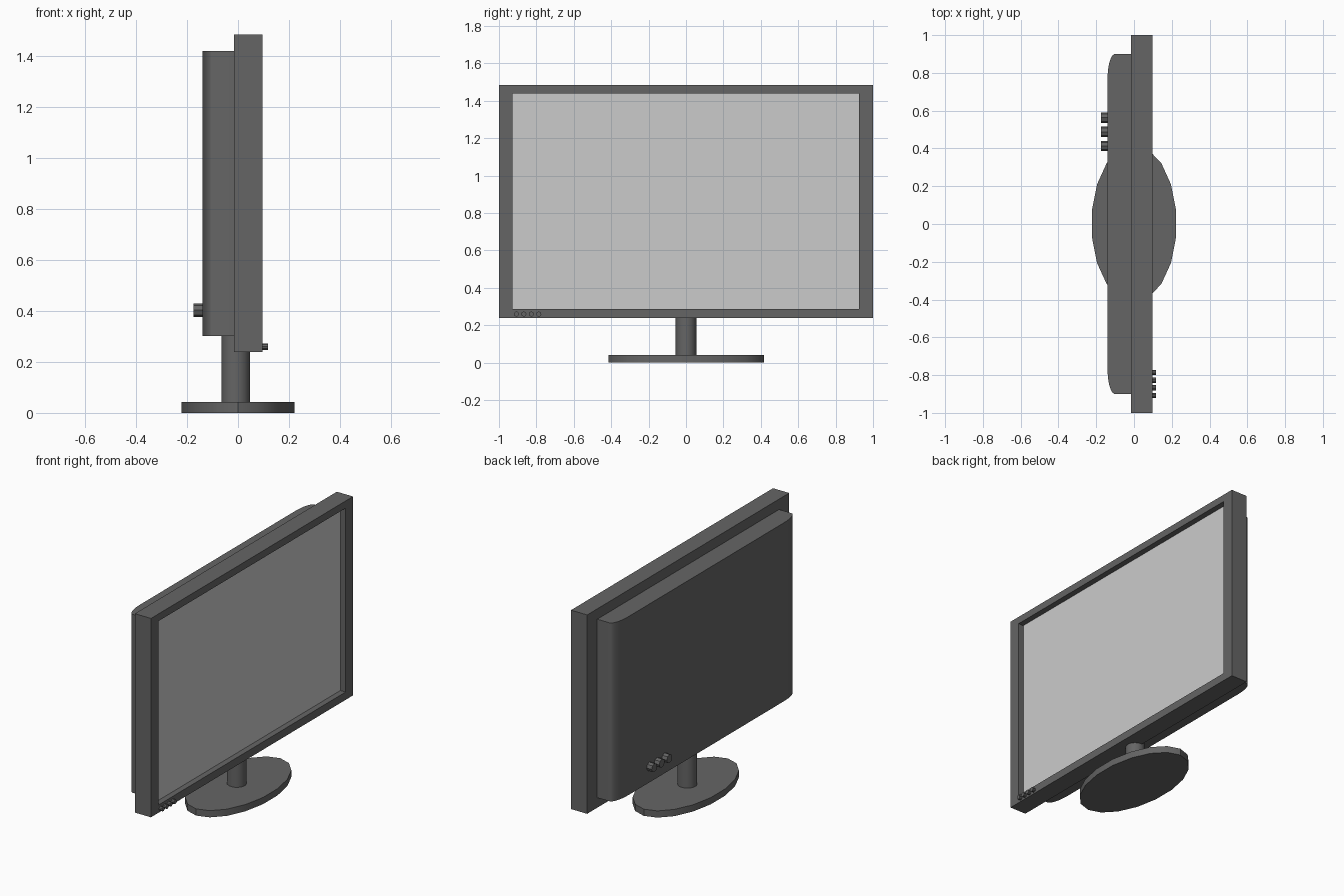
import bpy, bmesh
from math import pi, sin, cos, radians
from mathutils import Matrix, Vector

cube = bpy.data.objects.get("Cube")
if cube:
    bpy.data.objects.remove(cube, do_unlink=True)


def material(name, grey):
    m = bpy.data.materials.new(name)
    m.use_nodes = True
    colour = (grey, grey, grey, 1)
    m.diffuse_color = colour
    m.node_tree.nodes["Principled BSDF"].inputs["Base Color"].default_value = colour
    return m


dark_grey = material("dark grey plastic", 0.13)
light_grey = material("light grey screen", 0.6)


def finish(name, bm, *mats):
    bmesh.ops.recalc_face_normals(bm, faces=bm.faces)
    mesh = bpy.data.meshes.new(name)
    bm.to_mesh(mesh)
    bm.free()
    obj = bpy.data.objects.new(name, mesh)
    bpy.context.collection.objects.link(obj)
    for m in mats:
        mesh.materials.append(m)
    bpy.ops.object.select_all(action="DESELECT")
    obj.select_set(True)
    bpy.context.view_layer.objects.active = obj
    bpy.ops.object.shade_smooth_by_angle(angle=radians(35))
    return obj


def prism(name, outline, z0, z1):
    """Extrude a plan outline from z0 up to z1."""
    bm = bmesh.new()
    face = bm.faces.new([bm.verts.new((x, y, z0)) for x, y in outline])
    top = bmesh.ops.extrude_face_region(bm, geom=[face])["geom"]
    bmesh.ops.translate(bm, vec=(0, 0, z1 - z0),
                        verts=[v for v in top if isinstance(v, bmesh.types.BMVert)])
    return finish(name, bm, dark_grey)


def ellipse(cx, cy, rx, ry, sides):
    angles = [pi / 2 + 2 * pi * i / sides for i in range(sides)]
    return [(cx + rx * cos(a), cy + ry * sin(a)) for a in angles]


def knob(name, x0, x1, y, z, radius, sides):
    """Short cylinder lying along x."""
    bm = bmesh.new()
    place = Matrix.Translation(((x0 + x1) / 2, y, z)) @ Matrix.Rotation(pi / 2, 4, "Y")
    bmesh.ops.create_cone(bm, cap_ends=True, segments=sides, radius1=radius,
                          radius2=radius, depth=abs(x1 - x0), matrix=place)
    return finish(name, bm, dark_grey)


# Front frame with the screen inset and pushed back
BACK, FRONT, RECESS = -0.015, 0.097, 0.036
bm = bmesh.new()
bmesh.ops.create_cube(bm, size=1, matrix=Matrix.Translation(((BACK + FRONT) / 2, 0, 0.862))
                      @ Matrix.Diagonal((FRONT - BACK, 2, 1.246, 1)))
screen = max(bm.faces, key=lambda f: f.calc_center_median().x)
bmesh.ops.inset_individual(bm, faces=[screen], thickness=0.04)
for v in screen.verts:
    v.co.y = 0.926 if v.co.y > 0 else -0.928
    v.co.z = 1.44 if v.co.z > 0.8 else 0.288
walls = bmesh.ops.extrude_discrete_faces(bm, faces=[screen])["faces"]
screen = walls[0]
bmesh.ops.translate(bm, verts=screen.verts, vec=Vector((-RECESS, 0, 0)))
screen.material_index = 1
finish("screen_frame", bm, dark_grey, light_grey)

# Rear housing with rounded vertical edges
arc = [radians(90 * i / 10) for i in range(11)]
corner = [(-0.1 - 0.04 * sin(a), 0.77 + 0.13 * cos(a)) for a in arc]
outline = [(BACK, 0.9)] + corner + [(x, -y) for x, y in reversed(corner)] + [(BACK, -0.9)]
prism("rear_housing", outline, 0.302, 1.42)

# Stand
prism("stand_base", ellipse(0, 0.002, 0.226, 0.416, 18), 0, 0.042)
prism("stand_pole", ellipse(-0.009, 0, 0.056, 0.055, 18), 0.042, 0.31)

# Rear knobs and front buttons
for i in range(3):
    knob(f"rear_knob_{i + 1}", -0.175, -0.13, 0.413 + 0.075 * i, 0.403, 0.027, 8)
for i in range(4):
    knob(f"front_button_{i + 1}", 0.09, 0.117, -0.907 + 0.04 * i, 0.26, 0.0135, 10)
